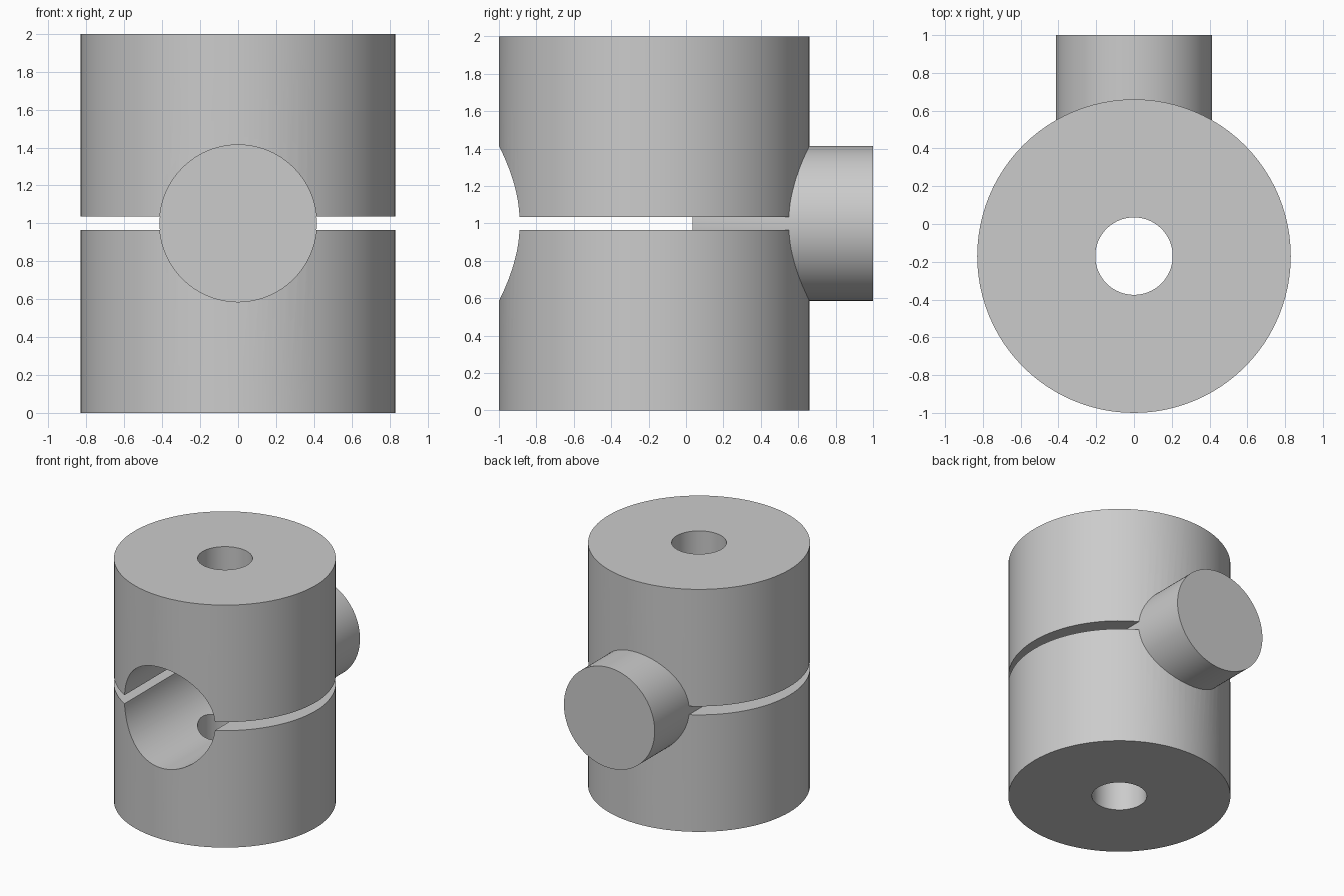
import bpy
from math import radians

cube = bpy.data.objects.get("Cube")
if cube:
    bpy.data.objects.remove(cube, do_unlink=True)

AXIS_Y = -0.17      # centre line of the clamp body
BODY_R = 0.83
BORE_R = 0.414
HOLE_R = 0.205
GAP = 0.07
MID_Z = 1.0

grey = bpy.data.materials.new("grey_metal")
grey.use_nodes = True
colour = (0.6, 0.6, 0.6, 1)
grey.diffuse_color = colour
grey.node_tree.nodes["Principled BSDF"].inputs["Base Color"].default_value = colour


def cylinder(name, radius, length, centre, along_y=False):
    bpy.ops.mesh.primitive_cylinder_add(
        vertices=96, radius=radius, depth=length, location=centre,
        rotation=(radians(90) if along_y else 0, 0, 0))
    obj = bpy.context.object
    obj.name = name
    obj.data.materials.append(grey)
    return obj


def smooth(obj):
    bpy.ops.object.select_all(action="DESELECT")
    obj.select_set(True)
    bpy.context.view_layer.objects.active = obj
    bpy.ops.object.shade_smooth_by_angle(angle=radians(30))


# Cutters: the cross bore and the vertical through hole
bore = cylinder("bore_cutter", BORE_R, 3, (0, AXIS_Y, MID_Z), along_y=True)
hole = cylinder("hole_cutter", HOLE_R, 3, (0, AXIS_Y, MID_Z))

# Two clamp halves separated by a thin gap
height = MID_Z - GAP / 2
for name, z in (("lower_clamp_half", height / 2),
                ("upper_clamp_half", 2 - height / 2)):
    half = cylinder(name, BODY_R, height, (0, AXIS_Y, z))
    for cutter in (bore, hole):
        cut = half.modifiers.new(cutter.name, "BOOLEAN")
        cut.operation = "DIFFERENCE"
        cut.solver = "EXACT"
        cut.object = cutter
        bpy.ops.object.modifier_apply(modifier=cut.name)
    smooth(half)

for cutter in (bore, hole):
    bpy.data.objects.remove(cutter, do_unlink=True)

# Rod seated in the back of the bore, stopping at the edge of the through hole
rod_front = AXIS_Y + HOLE_R
rod = cylinder("cross_rod", BORE_R, 1 - rod_front,
               (0, (1 + rod_front) / 2, MID_Z), along_y=True)
smooth(rod)
